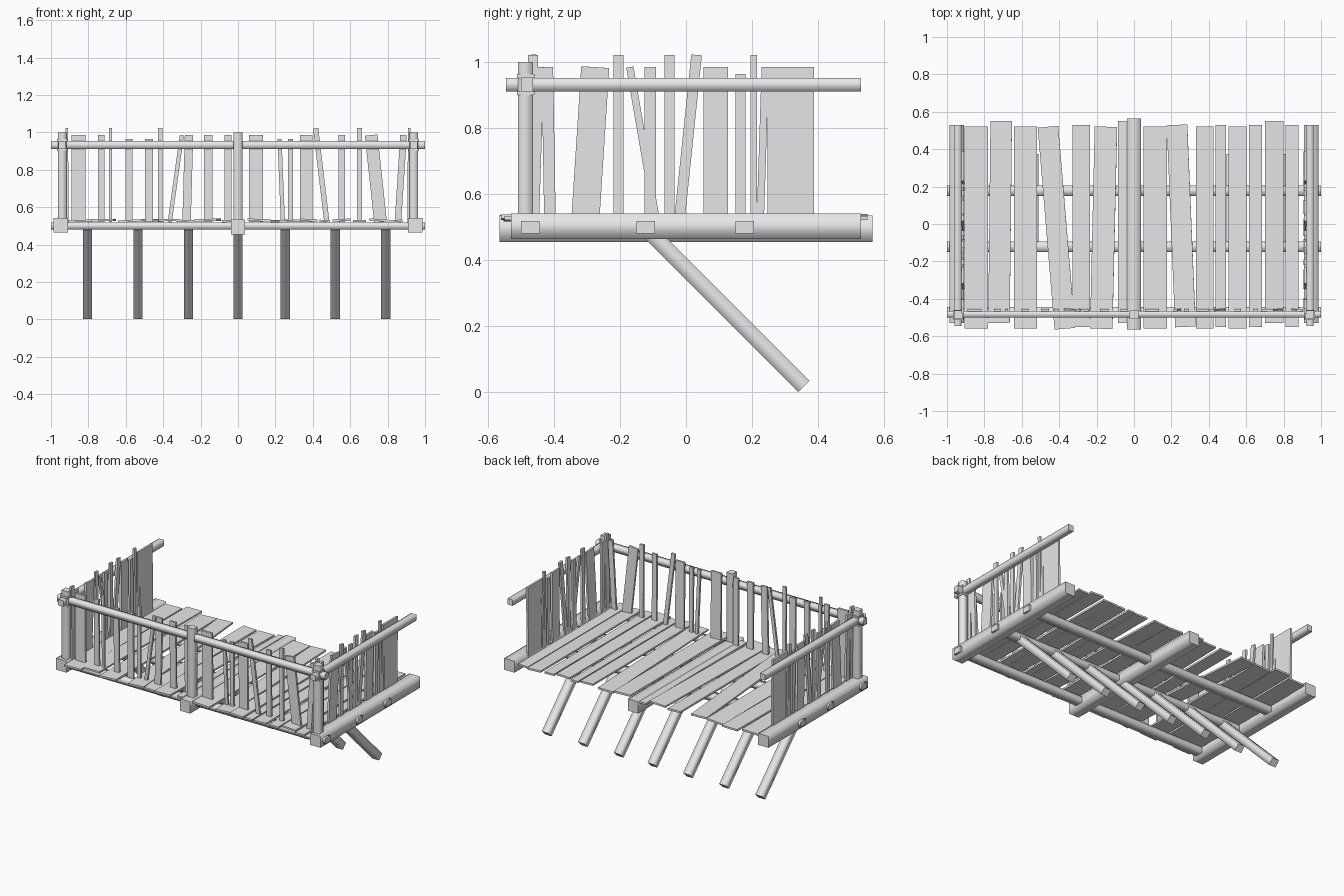
import bpy
import bmesh
import random
from mathutils import Matrix, Vector

random.seed(4)
if "Cube" in bpy.data.objects:
    bpy.data.objects.remove(bpy.data.objects["Cube"], do_unlink=True)

grey = bpy.data.materials.new("plain_grey_wood")
grey.use_nodes = True
colour = (0.8, 0.8, 0.8, 1)
grey.diffuse_color = colour
grey.node_tree.nodes["Principled BSDF"].inputs["Base Color"].default_value = colour

X_AXIS, Y_AXIS, Z_AXIS = Vector((1, 0, 0)), Vector((0, 1, 0)), Vector((0, 0, 1))


def timber(name, start, end, width, thickness, normal, soft=False):
    """Square-cut piece of wood from start to end; thickness runs along normal."""
    start, end = Vector(start), Vector(end)
    along = (end - start).normalized()
    side = normal.cross(along).normalized()
    face = along.cross(side)
    turn = Matrix((side, face, along)).transposed().to_4x4()
    size = Matrix.Diagonal((width, thickness, (end - start).length, 1))
    bm = bmesh.new()
    bmesh.ops.create_cube(bm, size=1)
    # Long sides of logs are shaded round, their cut ends stay flat
    for f in bm.faces:
        f.smooth = soft and abs(f.normal.z) < 0.5
    bm.transform(Matrix.Translation((start + end) / 2) @ turn @ size)
    bmesh.ops.recalc_face_normals(bm, faces=bm.faces)
    mesh = bpy.data.meshes.new(name)
    bm.to_mesh(mesh)
    bm.free()
    mesh.materials.append(grey)
    obj = bpy.data.objects.new(name, mesh)
    bpy.context.scene.collection.objects.link(obj)
    return obj


def log(name, start, end, width, thickness, normal=Z_AXIS):
    return timber(name, start, end, width, thickness, normal, soft=True)


# Heavy beams running front to back
for side, name in ((-1, "right"), (1, "left")):
    log(name + "_floor_beam", (side * 0.948, -0.53, 0.503), (side * 0.948, 0.53, 0.503), 0.077, 0.077)
log("middle_floor_beam", (0, -0.565, 0.495), (0, 0.565, 0.495), 0.075, 0.08)

# Joists running across
for name, y in (("front", -0.472), ("middle", -0.122), ("back", 0.178)):
    log(name + "_joist", (-1, y, 0.5), (1, y, 0.5), 0.057, 0.038)

# Diagonal support struts
for x in (-0.805, -0.535, -0.265, 0, 0.252, 0.52, 0.79):
    log("support_strut", (x, 0.357, 0.018), (x, -0.12, 0.495), 0.048, 0.05, X_AXIS)

# Corner and middle posts with lashings
for name, x in (("right", -0.94), ("middle", 0), ("left", 0.94)):
    log(name + "_post", (x, -0.486, 0.52), (x, -0.486, 1), 0.047, 0.045, Y_AXIS)
    if x:
        for z in (0.9, 0.952):
            timber(name + "_lashing", (x, -0.486, z), (x, -0.486, z + 0.012), 0.055, 0.053, Y_AXIS)

# Handrails
log("front_rail", (-1, -0.482, 0.932), (1, -0.482, 0.932), 0.036, 0.042)
for side, name in ((-1, "right"), (1, "left")):
    log(name + "_rail", (side * 0.942, -0.545, 0.932), (side * 0.942, 0.53, 0.932), 0.038, 0.04)

# Deck planks: front x, back x, width
planks = [
    (-0.843, -0.843, 0.125), (-0.722, -0.71, 0.115), (-0.58, -0.58, 0.125),
    (-0.37, -0.46, 0.11), (-0.282, -0.282, 0.095), (-0.175, -0.15, 0.12),
    (-0.025, -0.025, 0.12), (0.113, 0.113, 0.125), (0.275, 0.23, 0.11),
    (0.378, 0.378, 0.095), (0.463, 0.463, 0.055), (0.553, 0.553, 0.095),
    (0.65, 0.65, 0.068), (0.75, 0.75, 0.1), (0.845, 0.845, 0.07),
]
for i, (front, back, width) in enumerate(planks):
    shift = random.choice((-0.01, 0, 0.02))
    z = 0.526 + 0.005 * (i % 2)
    roll = Vector((random.uniform(-0.06, 0.06), 0, 1))
    timber("deck_plank", (front, shift - 0.55, z), (back, shift + 0.53, z), width, 0.012, roll)

# Pickets: foot position, head position, width, head height
LOW, MID, TALL = 0.965, 0.985, 1.022
front_pickets = [
    (-0.852, -0.852, 0.075, MID), (-0.73, -0.73, 0.035, MID), (-0.682, -0.682, 0.018, TALL),
    (-0.582, -0.582, 0.038, LOW), (-0.477, -0.477, 0.043, LOW), (-0.415, -0.415, 0.025, TALL),
    (-0.365, -0.3, 0.022, MID), (-0.275, -0.262, 0.045, MID), (-0.16, -0.16, 0.045, MID),
    (-0.053, -0.053, 0.037, MID), (0.095, 0.095, 0.075, MID), (0.24, 0.222, 0.022, LOW),
    (0.28, 0.28, 0.028, LOW), (0.365, 0.365, 0.065, MID), (0.475, 0.415, 0.028, TALL),
    (0.555, 0.555, 0.035, MID), (0.65, 0.65, 0.028, TALL), (0.762, 0.712, 0.068, MID),
    (0.855, 0.885, 0.035, MID),
]
for foot, head, width, top in front_pickets:
    timber("front_picket", (foot, -0.458, 0.52), (head, -0.462, top), width, 0.014, Y_AXIS)

side_pickets = [
    (-0.463, -0.463, 0.03, TALL), (-0.455, -0.44, 0.02, MID), (-0.412, -0.42, 0.035, MID),
    (-0.305, -0.275, 0.085, MID), (-0.205, -0.205, 0.03, TALL), (-0.09, -0.17, 0.022, MID),
    (-0.108, -0.108, 0.034, MID), (-0.05, -0.05, 0.03, TALL), (-0.02, 0.032, 0.032, TALL),
    (0.09, 0.09, 0.075, MID), (0.165, 0.165, 0.03, LOW), (0.205, 0.205, 0.02, TALL),
    (0.225, 0.24, 0.022, MID), (0.28, 0.28, 0.065, MID), (0.35, 0.35, 0.075, MID),
]
for side, name in ((-1, "right"), (1, "left")):
    for foot, head, width, top in side_pickets:
        timber(name + "_picket", (side * 0.912, foot, 0.52), (side * 0.916, head, top), width, 0.014, X_AXIS)
